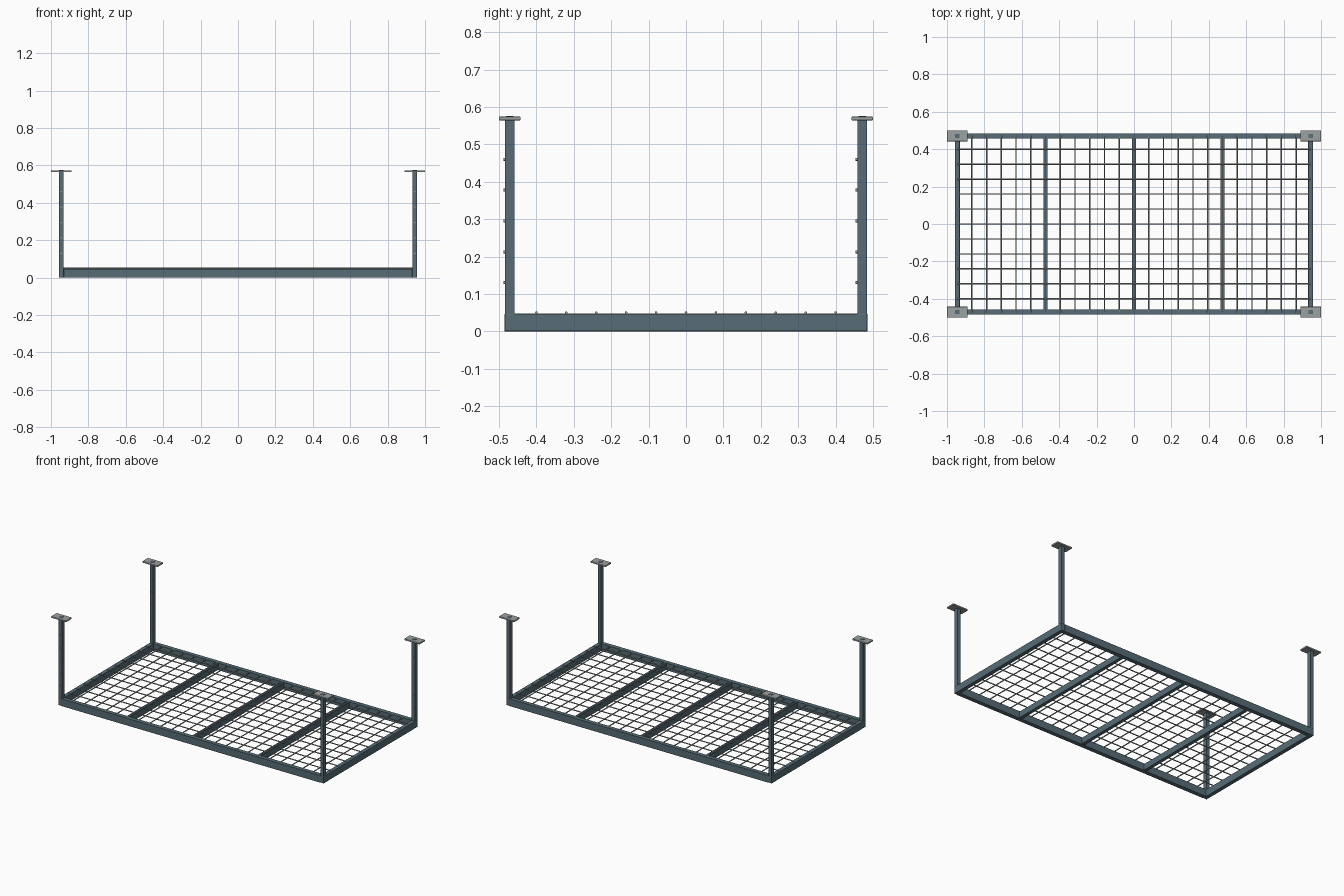
import bpy, bmesh, math
from mathutils import Matrix, Vector

if "Cube" in bpy.data.objects:
    bpy.data.objects.remove(bpy.data.objects["Cube"])


def material(name, rgb):
    m = bpy.data.materials.new(name)
    m.diffuse_color = (*rgb, 1)
    m.use_nodes = True
    m.node_tree.nodes["Principled BSDF"].inputs["Base Color"].default_value = m.diffuse_color
    return m


SLATE = material("slate_paint", (0.095, 0.152, 0.182))
GREY = material("grey_steel", (0.33, 0.355, 0.355))


def finish(name, bm, mat, bevel=0):
    me = bpy.data.meshes.new(name)
    bm.to_mesh(me)
    bm.free()
    me.materials.append(mat)
    ob = bpy.data.objects.new(name, me)
    bpy.context.collection.objects.link(ob)
    if bevel:
        mod = ob.modifiers.new("soft_edges", 'BEVEL')
        mod.width = bevel
        mod.segments = 2
    return ob


def box(name, lo, hi, mat, bevel=0):
    lo, hi = Vector(lo), Vector(hi)
    bm = bmesh.new()
    bmesh.ops.create_cube(bm, size=1, matrix=Matrix.Translation((lo + hi) / 2)
                          @ Matrix.Diagonal((*(hi - lo), 1)))
    return finish(name, bm, mat, bevel)


def rods(name, segments, radius, mat, sides=8):
    """Straight round rods, one per (centre, axis, length)."""
    bm = bmesh.new()
    for centre, axis, length in segments:
        rot = Vector(axis).to_track_quat('Z', 'Y').to_matrix().to_4x4()
        bmesh.ops.create_cone(bm, cap_ends=True, segments=sides, radius1=radius,
                              radius2=radius, depth=length,
                              matrix=Matrix.Translation(centre) @ rot)
    ob = finish(name, bm, mat)
    bpy.ops.object.select_all(action='DESELECT')
    ob.select_set(True)
    bpy.context.view_layer.objects.active = ob
    bpy.ops.object.shade_smooth_by_angle(angle=math.radians(50))
    return ob


X, Y = 0.958, 0.485      # outer half size of the frame
W, H = 0.027, 0.047      # rail width and height

for s, side in ((-1, "left"), (1, "right")):
    # End rails run the full depth
    xs = sorted((s * X, s * (X - W)))
    box(f"{side}_end_rail", (xs[0], -Y, 0), (xs[1], Y, H), SLATE, 0.003)
for t, side in ((-1, "front"), (1, "back")):
    # Long rails fit between the end rails
    ys = sorted((t * Y, t * (Y - W)))
    box(f"{side}_long_rail", (-X + W, ys[0], 0), (X - W, ys[1], H), SLATE)

# Cross bars under the mesh
for x, side in ((-0.473, "left"), (0, "middle"), (0.473, "right")):
    box(f"{side}_cross_bar", (x - 0.011, -Y + W, 0.004), (x + 0.011, Y - W, 0.044), SLATE)

# Wire shelf: long wires lie on the short ones
rods("long_wires", [((0, 0.08 * i, 0.050), (1, 0, 0), 1.89) for i in range(-5, 6)],
     0.0035, GREY)
rods("short_wires", [((0.0788 * i, 0, 0.0445), (0, 1, 0), 0.945) for i in range(-11, 12)],
     0.0035, GREY)

# Hanging posts with ceiling plates and a row of bolts on the front of each post
for s, sx in ((-1, "left"), (1, "right")):
    for t, sy in ((-1, "front"), (1, "back")):
        px, py = s * 0.945, t * 0.471
        tag = f"{sy}_{sx}"
        box(f"{tag}_post", (px - 0.012, py - 0.013, H), (px + 0.012, py + 0.013, 0.564), SLATE)
        box(f"{tag}_plate", (px - 0.055, py - 0.029, 0.564),
            (px + 0.055, py + 0.029, 0.574), GREY, 0.002)
        box(f"{tag}_post_tip", (px - 0.011, py - 0.010, 0.56),
            (px + 0.011, py + 0.010, 0.5755), SLATE)
        rods(f"{tag}_bolts", [((px, py - 0.014, 0.13 + 0.0825 * i), (0, 1, 0), 0.007)
                              for i in range(5)], 0.004, GREY)
